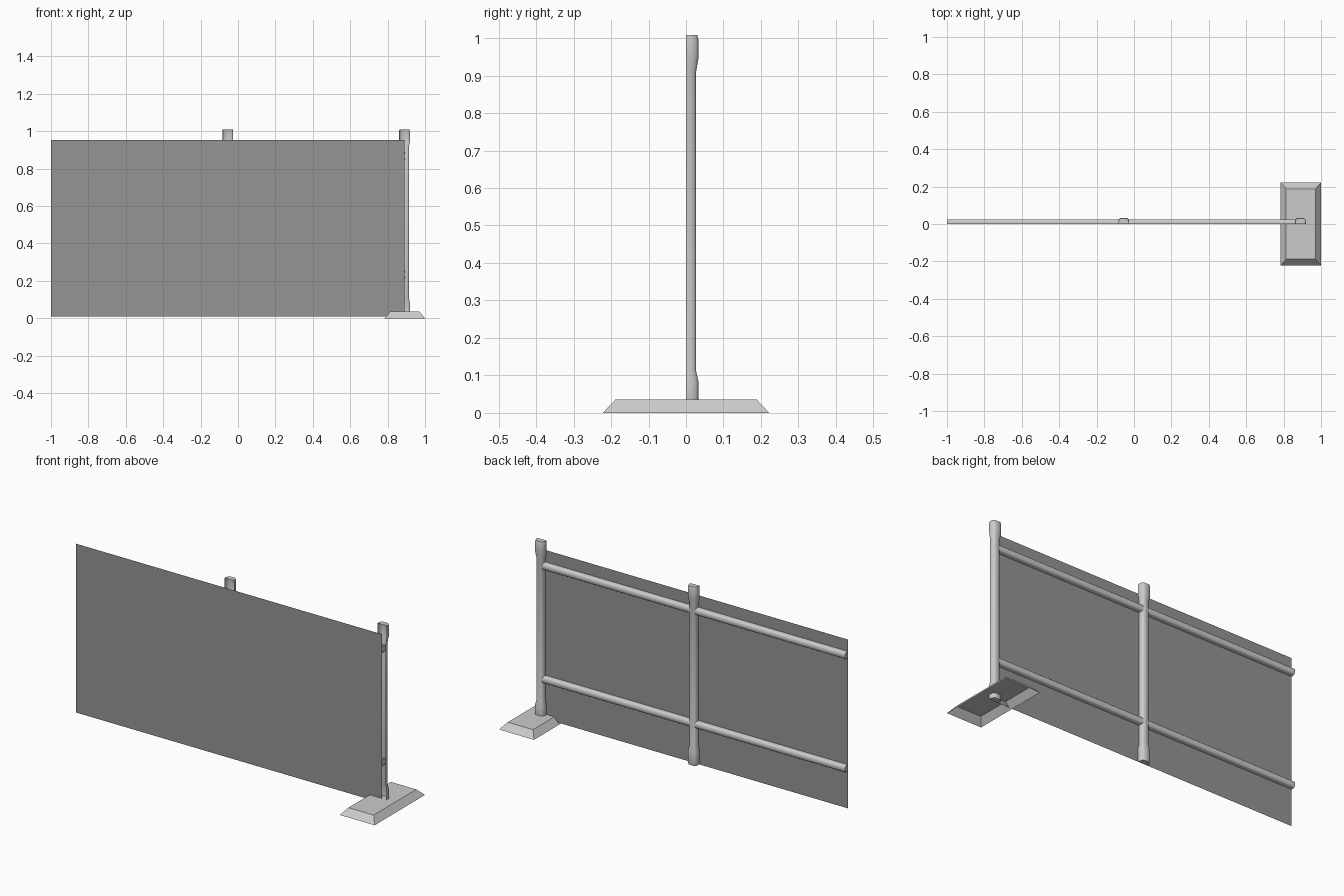
import bpy, bmesh
from mathutils import Vector

if "Cube" in bpy.data.objects:
    bpy.data.objects.remove(bpy.data.objects["Cube"])

# half-round cross-section: (side, depth), open toward the front
ARC = [(-1, 0), (-1, 0.45), (-0.87, 0.78), (-0.62, 1), (0.62, 1), (0.87, 0.78), (1, 0.45), (1, 0)]


def make_object(name, bm, smooth=False):
    bmesh.ops.recalc_face_normals(bm, faces=bm.faces)
    mesh = bpy.data.meshes.new(name)
    bm.to_mesh(mesh)
    bm.free()
    ob = bpy.data.objects.new(name, mesh)
    bpy.context.collection.objects.link(ob)
    if smooth:
        bpy.ops.object.select_all(action='DESELECT')
        ob.select_set(True)
        bpy.context.view_layer.objects.active = ob
        bpy.ops.object.shade_smooth_by_angle(angle=0.9)
    return ob


def half_tube(name, rings, side, axis, origin):
    """Loft the half-round along axis; rings = (distance, half width, depth)."""
    bm = bmesh.new()
    loops = [[bm.verts.new(origin + axis * t + side * (u * w) + Vector((0, v * d, 0)))
              for u, v in ARC] for t, w, d in rings]
    for a, b in zip(loops, loops[1:]):
        for i in range(len(ARC) - 1):
            bm.faces.new((a[i], a[i + 1], b[i + 1], b[i]))
    bm.faces.new(loops[0])
    bm.faces.new(loops[-1])
    ob = make_object(name, bm, True)
    # the shell is open at the front: keep normals pointing outward
    back = max(ob.data.polygons, key=lambda p: p.center.y * 10 + p.area)
    if back.normal.y < 0:
        ob.data.flip_normals()
    return ob


X, Z = Vector((1, 0, 0)), Vector((0, 0, 1))
dark = bpy.data.materials.new("dark_sheet")
dark.diffuse_color = (0.3, 0.3, 0.3, 1)
dark.use_nodes = True
dark.node_tree.nodes["Principled BSDF"].inputs["Base Color"].default_value = dark.diffuse_color

POSTS = (-0.055, 0.89)
BAY = 0.945
post_rings = [(0.01, 0.027, 0.031), (0.02, 0.029, 0.033), (0.085, 0.029, 0.033),
              (0.112, 0.023, 0.027), (0.91, 0.023, 0.027), (0.945, 0.029, 0.033),
              (0.997, 0.029, 0.033), (1.008, 0.027, 0.030)]

for n, px in enumerate(POSTS, 1):
    # post with swollen head and foot
    half_tube(f"post_{n}", post_rings, X, Z, Vector((px, 0, 0)))
    # two rails per bay
    for label, z in (("lower", 0.235), ("upper", 0.868)):
        half_tube(f"{label}_rail_{n}", [(0, 0.019, 0.025), (BAY + 0.003, 0.019, 0.025)],
                  Z, X, Vector((px - BAY, 0, z)))
    # flat sheet covering the front of the bay
    bm = bmesh.new()
    bm.faces.new([bm.verts.new((x, 0, z)) for x, z in
                  ((px - BAY, 0.01), (px, 0.01), (px, 0.953), (px - BAY, 0.953))])
    make_object(f"panel_{n}", bm).data.materials.append(dark)

# bevelled foot block, hollow underneath
bm = bmesh.new()
bmesh.ops.create_cube(bm, size=1)
for v in bm.verts:
    top = v.co.z > 0
    hx, hy, z = (0.078, 0.188, 0.036) if top else (0.108, 0.222, 0)
    v.co = (0.892 + (hx if v.co.x > 0 else -hx), hy if v.co.y > 0 else -hy, z)
bm.normal_update()
bmesh.ops.delete(bm, geom=[f for f in bm.faces if f.normal.z < -0.9], context='FACES_ONLY')
make_object("base_foot", bm)
